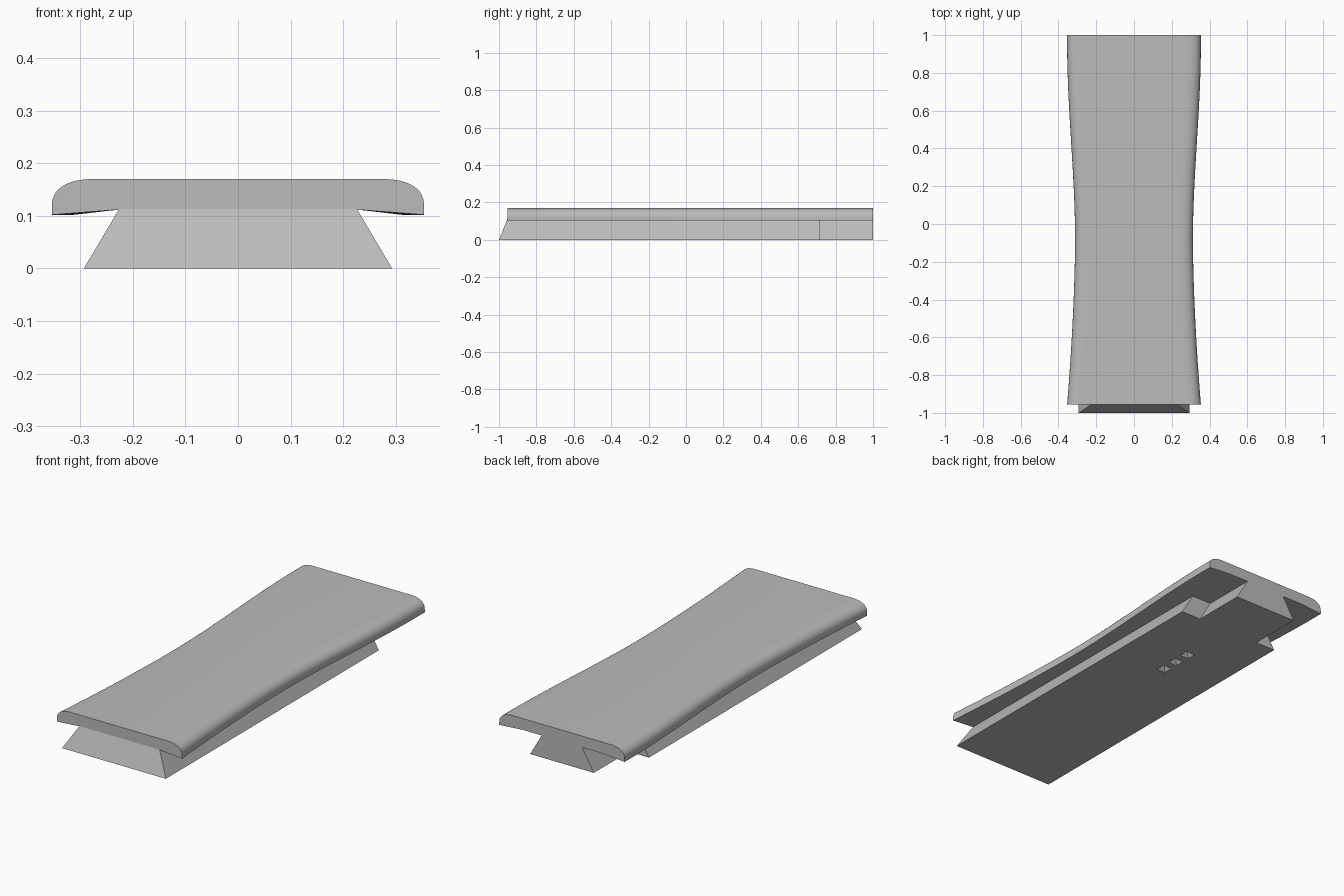
import bpy, bmesh, math

cube = bpy.data.objects.get("Cube")
if cube:
    bpy.data.objects.remove(cube, do_unlink=True)

grey = bpy.data.materials.new("plain_grey")
grey.use_nodes = True
colour = (0.5, 0.5, 0.5, 1)
grey.diffuse_color = colour
grey.node_tree.nodes["Principled BSDF"].inputs["Base Color"].default_value = colour

FRONT, BACK, WAIST = -0.955, 1.0, -0.08
SEAM = 0.112


def finish(name, bm):
    bmesh.ops.recalc_face_normals(bm, faces=bm.faces)
    mesh = bpy.data.meshes.new(name)
    bm.to_mesh(mesh)
    bm.free()
    mesh.materials.append(grey)
    obj = bpy.data.objects.new(name, mesh)
    bpy.context.collection.objects.link(obj)
    return obj


def loft(bm, rings):
    """Skin a list of equal closed rings and cap both ends."""
    loops = [[bm.verts.new(p) for p in ring] for ring in rings]
    for a, b in zip(loops, loops[1:]):
        for i in range(len(a)):
            j = (i + 1) % len(a)
            bm.faces.new((a[i], a[j], b[j], b[i]))
    bm.faces.new(loops[0])
    bm.faces.new(loops[-1])


def half_width(y):
    """Outline of the cover, narrow at the waist."""
    if y < WAIST:
        return 0.312 + 0.042 * ((WAIST - y) / (WAIST - FRONT)) ** 1.7
    t = min((y - WAIST) / 1.03, 1)
    return 0.312 + 0.042 * t * t * (3 - 2 * t)


def cover_ring(y):
    """Flat top, rounded shoulders, slightly drooping lips."""
    w = half_width(y)
    half = [(0.225, SEAM), (w, 0.102)]
    for i in range(13):
        a = math.pi / 2 * i / 12
        half.append((w - 0.085 + 0.085 * math.cos(a) ** 0.8,
                     0.115 + 0.055 * math.sin(a) ** 0.8))
    right = [(x, y, z) for x, z in half]
    left = [(-x, y, z) for x, z in reversed(half)]
    return right + left


# Rounded waisted cover
bm = bmesh.new()
steps = 48
loft(bm, [cover_ring(FRONT + (BACK - FRONT) * i / steps) for i in range(steps + 1)])
cover = finish("cover", bm)


# Dovetail rail with a narrower tongue at the back
def rail_ring(z, wide, narrow, front):
    half = [(wide, front), (wide, 0.717), (narrow, 0.717), (narrow, BACK)]
    return [(x, y, z) for x, y in half] + [(-x, y, z) for x, y in reversed(half)]


bm = bmesh.new()
loft(bm, [rail_ring(0, 0.293, 0.18, -1),
          rail_ring(SEAM + 0.001, 0.226, 0.114, FRONT)])
rail = finish("dovetail_rail", bm)

# Three small square pits under the rail
bm = bmesh.new()
for y in (0.23, 0.318, 0.406):
    loft(bm, [[(s * 0.5 * sx, y + s * 0.5 * sy, z)
               for sx, sy in ((-1, -1), (1, -1), (1, 1), (-1, 1))]
              for s, z in ((0.075, -0.015), (0.05, 0), (0.004, 0.03))])
cutter = finish("pit_cutter", bm)
cutter.hide_render = True
cutter.hide_viewport = True
cut = rail.modifiers.new("pits", "BOOLEAN")
cut.operation = "DIFFERENCE"
cut.solver = "EXACT"
cut.object = cutter

# Smooth shading on the cover only
bpy.ops.object.select_all(action="DESELECT")
cover.select_set(True)
bpy.context.view_layer.objects.active = cover
bpy.ops.object.shade_smooth_by_angle(angle=math.radians(35))
